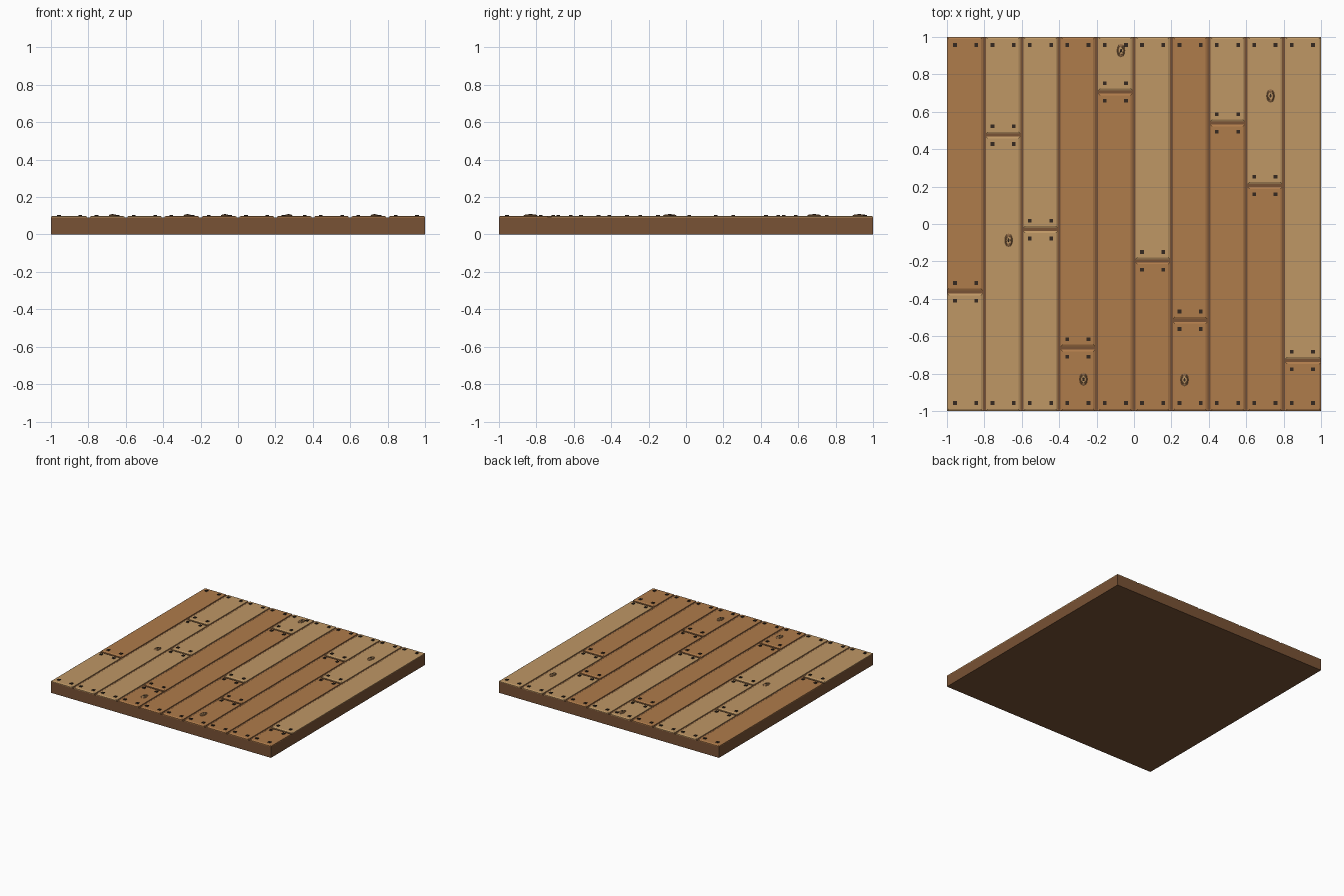
import bpy, bmesh
from math import cos, sin, tau

if "Cube" in bpy.data.objects:
    bpy.data.objects.remove(bpy.data.objects["Cube"])


def material(name, color):
    m = bpy.data.materials.new(name)
    m.diffuse_color = (*color, 1)
    m.use_nodes = True
    m.node_tree.nodes["Principled BSDF"].inputs["Base Color"].default_value = m.diffuse_color
    return m


LIGHT = material("light_wood", (0.52, 0.31, 0.13))
WARM = material("warm_wood", (0.43, 0.20, 0.07))
BROWN = material("groove_brown", (0.19, 0.085, 0.035))
IRON = material("nail_iron", (0.035, 0.022, 0.014))
KNOT = material("knot_wood", (0.27, 0.14, 0.06))


def loft(name, rings, mat):
    """Stack equal-length closed rings of points, capped at both ends."""
    bm = bmesh.new()
    loops = [[bm.verts.new(p) for p in ring] for ring in rings]
    for a, b in zip(loops, loops[1:]):
        for i in range(len(a)):
            j = (i + 1) % len(a)
            bm.faces.new((a[i], a[j], b[j], b[i]))
    bm.faces.new(loops[0][::-1])
    bm.faces.new(loops[-1])
    me = bpy.data.meshes.new(name)
    bm.to_mesh(me)
    bm.free()
    me.materials.append(mat)
    ob = bpy.data.objects.new(name, me)
    bpy.context.collection.objects.link(ob)
    return ob


def rect(x0, x1, y0, y1, z):
    return [(x0, y0, z), (x1, y0, z), (x1, y1, z), (x0, y1, z)]


def oval(x, y, rx, ry, z, n=12):
    return [(x + rx * cos(tau * i / n), y + ry * sin(tau * i / n), z) for i in range(n)]


def plank(name, x0, x1, y0, y1, mat):
    # chamfered board, flush with the slab on the outer edges
    def inset(v, s):
        return v if abs(v) > 0.99 else v + s * 0.008
    a, b, c, d = inset(x0, 1), inset(x1, -1), inset(y0, 1), inset(y1, -1)
    e = 0.01
    loft(name, [rect(a, b, c, d, 0.088), rect(a, b, c, d, 0.095),
                rect(a + e, b - e, c + e, d - e, 0.1)], mat)


def nail(x, y):
    r = 0.01
    loft("nail", [rect(x - r, x + r, y - r, y + r, 0.095),
                  rect(x - r, x + r, y - r, y + r, 0.105)], IRON)


# Slab whose top shows in the grooves
loft("floor_slab", [rect(-1, 1, -1, 1, 0), rect(-1, 1, -1, 1, 0.09)], BROWN)

# Ten columns of boards: seam position, lower wood, upper wood
columns = [(-0.363, LIGHT, WARM), (0.475, LIGHT, LIGHT), (-0.03, LIGHT, LIGHT),
           (-0.663, WARM, WARM), (0.706, WARM, LIGHT), (-0.197, WARM, LIGHT),
           (-0.515, WARM, WARM), (0.54, WARM, LIGHT), (0.206, WARM, LIGHT),
           (-0.73, WARM, LIGHT)]
for i, (seam, low, high) in enumerate(columns):
    x0 = -1 + 0.2 * i
    plank("lower_plank", x0, x0 + 0.2, -1, seam, low)
    plank("upper_plank", x0, x0 + 0.2, seam, 1, high)
    for y in (-0.957, seam - 0.047, seam + 0.047, 0.957):
        for dx in (-0.057, 0.057):
            nail(x0 + 0.1 + dx, y)

# Oval knots: raised rim with a darker heart
for x, y, wood in ((-0.67, -0.087, LIGHT), (-0.27, -0.83, WARM), (0.27, -0.833, WARM),
                   (-0.07, 0.927, LIGHT), (0.73, 0.685, LIGHT)):
    loft("knot_rim", [oval(x, y, 0.021, 0.036, 0.097), oval(x, y, 0.021, 0.036, 0.102),
                      oval(x, y, 0.016, 0.028, 0.106)], KNOT)
    loft("knot_ring", [oval(x, y, 0.013, 0.023, 0.1), oval(x, y, 0.011, 0.02, 0.108)], LIGHT)
    loft("knot_heart", [oval(x, y, 0.006, 0.011, 0.1), oval(x, y, 0.005, 0.009, 0.11)], IRON)
